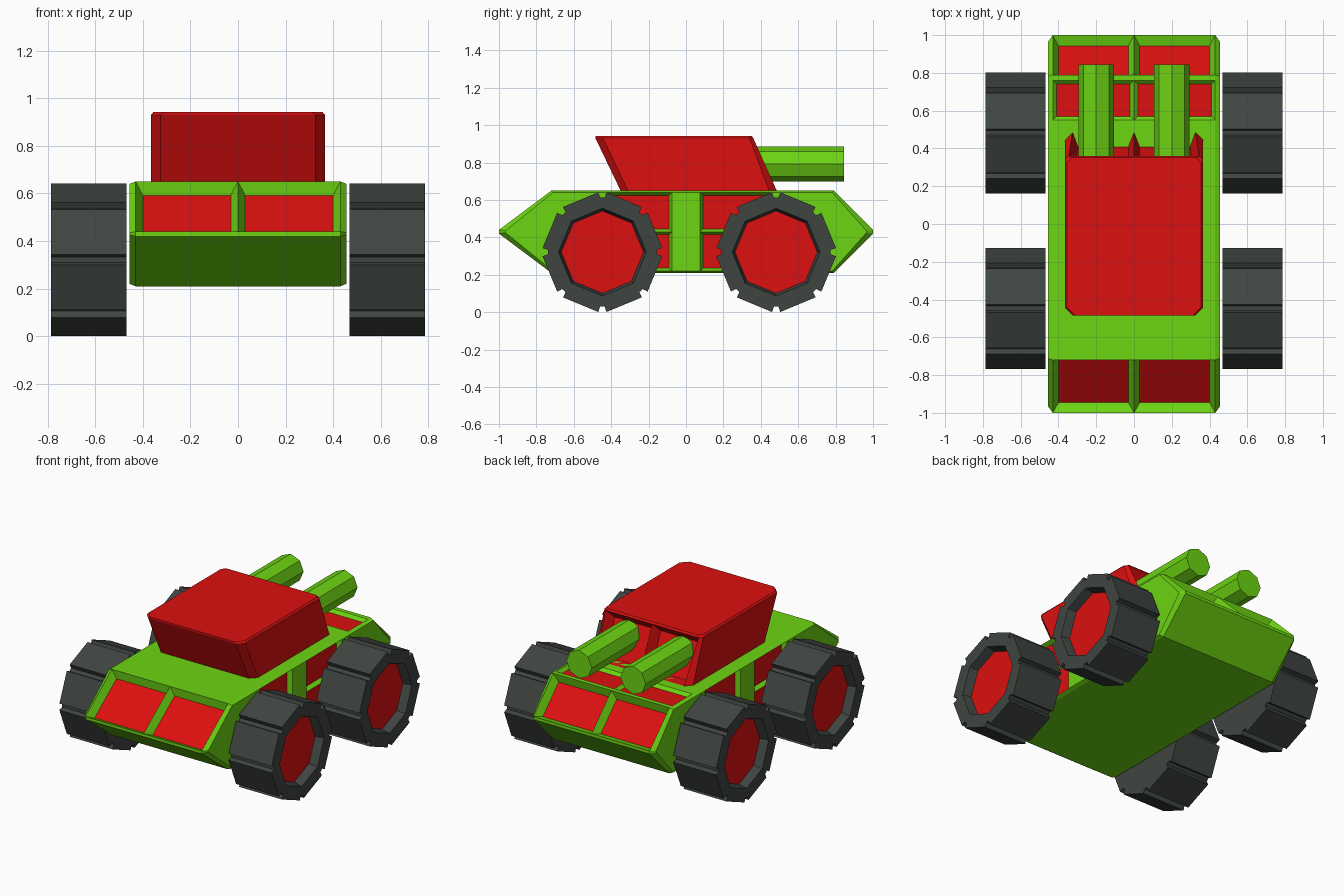
import bpy, bmesh, math
from mathutils import Vector

if "Cube" in bpy.data.objects:
    bpy.data.objects.remove(bpy.data.objects["Cube"])


def material(name, rgb):
    m = bpy.data.materials.new(name)
    m.diffuse_color = (*rgb, 1)
    m.use_nodes = True
    m.node_tree.nodes["Principled BSDF"].inputs["Base Color"].default_value = m.diffuse_color
    return m


GREEN = material("lime_green", (0.15, 0.66, 0.006))
RED = material("bright_red", (0.72, 0.005, 0.005))
GREY = material("tyre_grey", (0.05, 0.06, 0.053))


def finish(bm, name, mats):
    bmesh.ops.recalc_face_normals(bm, faces=bm.faces)
    me = bpy.data.meshes.new(name)
    bm.to_mesh(me)
    bm.free()
    for m in mats:
        me.materials.append(m)
    ob = bpy.data.objects.new(name, me)
    bpy.context.collection.objects.link(ob)
    return ob


def loft(rings):
    """Closed solid through rings of equal point count."""
    bm = bmesh.new()
    loops = [[bm.verts.new(p) for p in r] for r in rings]
    n = len(loops[0])
    for a, b in zip(loops, loops[1:]):
        for i in range(n):
            bm.faces.new((a[i], a[(i + 1) % n], b[(i + 1) % n], b[i]))
    bm.faces.new(loops[0])
    bm.faces.new(loops[-1])
    bmesh.ops.recalc_face_normals(bm, faces=bm.faces)
    return bm


def cut(bm, axis, value):
    co, no = Vector(), Vector()
    co[axis], no[axis] = value, 1
    bmesh.ops.bisect_plane(bm, geom=bm.verts[:] + bm.edges[:] + bm.faces[:],
                           plane_co=co, plane_no=no, dist=1e-5)


def recess(bm, rule, thickness, depth, mat):
    """Sink every face that passes the rule and colour its floor."""
    bm.normal_update()
    faces = [f for f in bm.faces if rule(f.normal, f.calc_center_median())]
    bmesh.ops.inset_individual(bm, faces=faces, thickness=thickness,
                               depth=-depth, use_even_offset=True)
    for f in faces:
        f.material_index = mat


# Hull: wedge-ended side profile with chamfered flanks
outer = [(-1, .44), (-.72, .65), (.79, .65), (1, .44),
         (1, .42), (.79, .21), (-.72, .21), (-1, .42)]
inner = [(-.965, .435), (-.712, .64), (.782, .64), (.965, .435),
         (.965, .425), (.782, .22), (-.712, .22), (-.965, .425)]
bm = loft([[(x, y, z) for y, z in p] for x, p in
           ((-.455, inner), (-.43, outer), (.43, outer), (.455, inner))])
cut(bm, 0, 0)
cut(bm, 2, .43)
for y in (-.42, -.075, .075, .45, .55, .76):
    cut(bm, 1, y)
# sloped windows front and rear
recess(bm, lambda n, c: .3 < n.z < .95 and abs(n.y) > .4 and abs(n.x) < .1,
       .03, .05, 1)
# rear deck windows
recess(bm, lambda n, c: n.z > .99 and .56 < c.y < .75, .02, .02, 1)
# flank panels either side of the centre pillar
recess(bm, lambda n, c: abs(n.x) > .99 and abs(c.x) > .45
       and .08 < abs(c.y) < .4 and c.y > -.4 and c.y < .44,
       .015, .03, 1)
finish(bm, "hull", [GREEN, RED])


# Turret: leaning block with cut corners and two sunk gun ports at the back
def plan(z, y0, y1, front, back, w=.365):
    half = [(w - front, y0), (w, y0 + front), (w, y1 - back), (w - back, y1)]
    return [(x, y, z) for x, y in half] + [(-x, y, z) for x, y in half[::-1]]


bm = loft([plan(.65, -.35, .485, .04, .04), plan(.93, -.484, .36, .04, .02),
           plan(.942, -.485, .352, .045, .025, .355)])
cut(bm, 0, 0)
recess(bm, lambda n, c: n.y > .7 and abs(n.x) < .1 and c.z < .9, .03, .07, 0)
finish(bm, "turret", [RED])

# Twin octagonal gun barrels
for side, x in (("left", -.2), ("right", .2)):
    ring = [(x + .094 * math.cos(k * math.pi / 4), .793 + .094 * math.sin(k * math.pi / 4))
            for k in range(8)]
    bm = loft([[(px, y, pz) for px, pz in ring] for y in (.3, .845)])
    finish(bm, "barrel_" + side, [GREEN])


# Wheels: octagonal tyre notched at each corner, with a sunk red hub
def wheel(name, s, cy, cz=.321):
    bm = bmesh.new()

    def vert(x, r, t, k):
        a = k * math.pi / 4
        return bm.verts.new((s * x, cy + r * math.cos(a) - t * math.sin(a),
                             cz + r * math.sin(a) + t * math.cos(a)))

    notch = [(.32, -.022), (.291, -.012), (.291, .012), (.32, .022)]
    back, front = ([[vert(x, r, t, k) for r, t in notch] for k in range(8)]
                   for x in (.468, .786))
    rim = [vert(.786, .235, 0, k) for k in range(8)]
    hub = [vert(.73, .22, 0, k) for k in range(8)]
    b, f = sum(back, []), sum(front, [])
    for i in range(32):
        j = (i + 1) % 32
        bm.faces.new((b[i], b[j], f[j], f[i]))
    bm.faces.new(b)
    for k in range(8):
        j = (k + 1) % 8
        bm.faces.new([rim[k]] + front[k])
        bm.faces.new((rim[k], front[k][3], front[j][0], rim[j]))
        bm.faces.new((rim[k], rim[j], hub[j], hub[k]))
    bm.faces.new(hub).material_index = 1
    finish(bm, name, [GREY, RED])


for end, y in (("front", -.447), ("rear", .482)):
    for side, s in (("left", -1), ("right", 1)):
        wheel(f"wheel_{end}_{side}", s, y)
